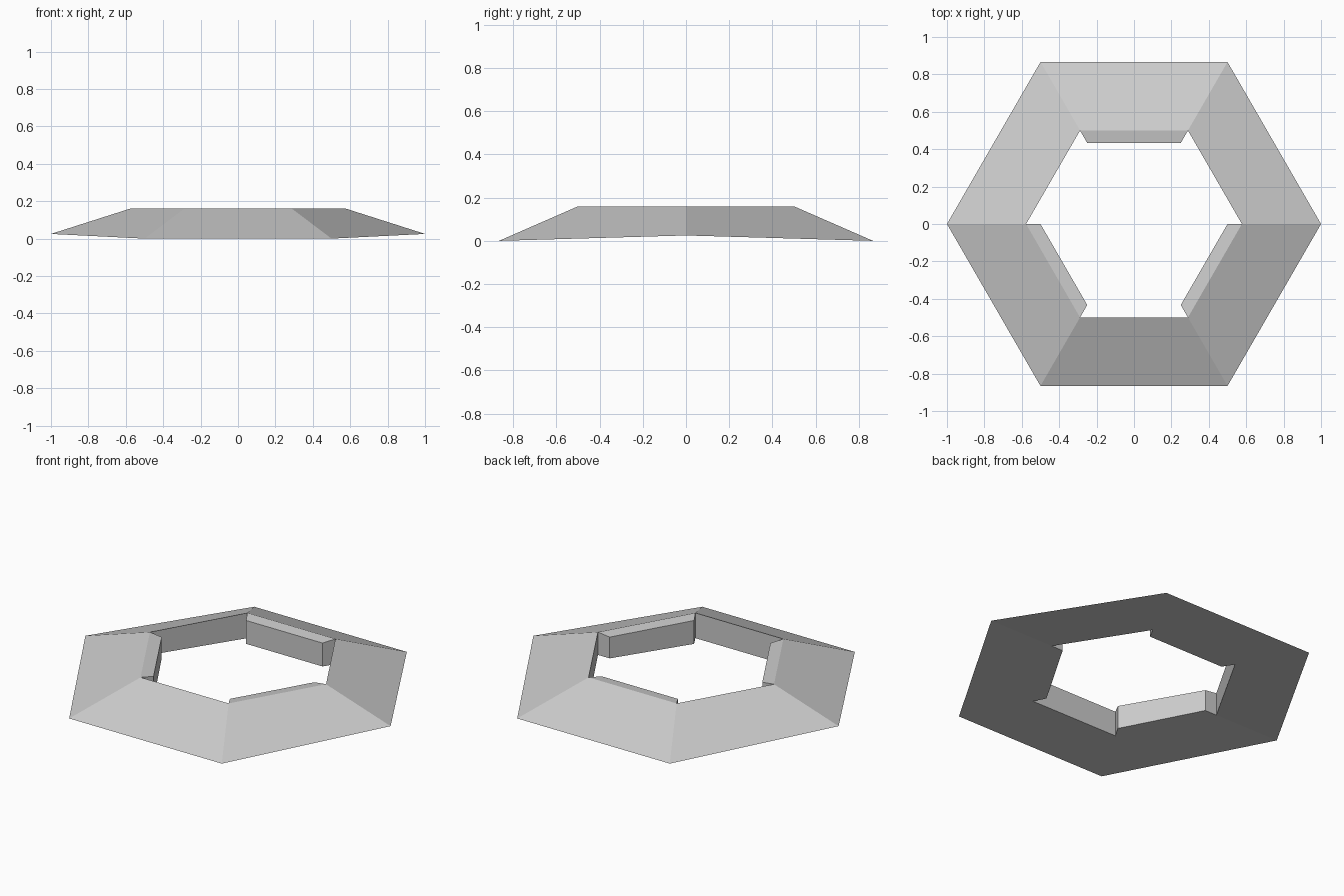
import bpy, bmesh
from math import sin, cos, radians

cube = bpy.data.objects.get("Cube")
if cube:
    bpy.data.objects.remove(cube, do_unlink=True)

SIDES = 6
TOP, LIP_TOP, FOLD = 0.16, 0.151, 0.025

# Plain grey surface
grey = bpy.data.materials.new("plain grey")
grey.use_nodes = True
colour = (0.6, 0.6, 0.6, 1)
grey.diffuse_color = colour
grey.node_tree.nodes["Principled BSDF"].inputs["Base Color"].default_value = colour

bm = bmesh.new()


def ring(radius, z=None):
    """Hexagon of vertices; without z they lie on the folded underside."""
    verts = []
    for i in range(SIDES):
        a = radians(60 * i)
        x, y = radius * cos(a), radius * sin(a)
        under = FOLD * (1 - abs(y) / sin(radians(60)))
        verts.append(bm.verts.new((x, y, under if z is None else z)))
    return verts


outer = ring(1)
inner_low, inner_top = ring(0.577), ring(0.577, TOP)
lip_low, lip_top = ring(0.5), ring(0.5, LIP_TOP)


def strip(a, b, i, j):
    bm.faces.new((a[i], a[j], b[j], b[i]))


for i in range(SIDES):
    j = (i + 1) % SIDES
    strip(outer, inner_top, i, j)      # sloping outside
    strip(inner_low, outer, i, j)      # underside
    if i % 2:                          # every other side carries a lip
        strip(inner_top, lip_top, i, j)
        strip(lip_top, lip_low, i, j)
        strip(lip_low, inner_low, i, j)
        bm.faces.new((inner_top[i], lip_top[i], lip_low[i], inner_low[i]))
        bm.faces.new((inner_low[j], lip_low[j], lip_top[j], inner_top[j]))
    else:                              # plain inner wall
        strip(inner_top, inner_low, i, j)

bmesh.ops.recalc_face_normals(bm, faces=bm.faces)
mesh = bpy.data.meshes.new("hexagonal_frame")
bm.to_mesh(mesh)
bm.free()
mesh.materials.append(grey)
frame = bpy.data.objects.new("hexagonal_frame", mesh)
bpy.context.collection.objects.link(frame)
